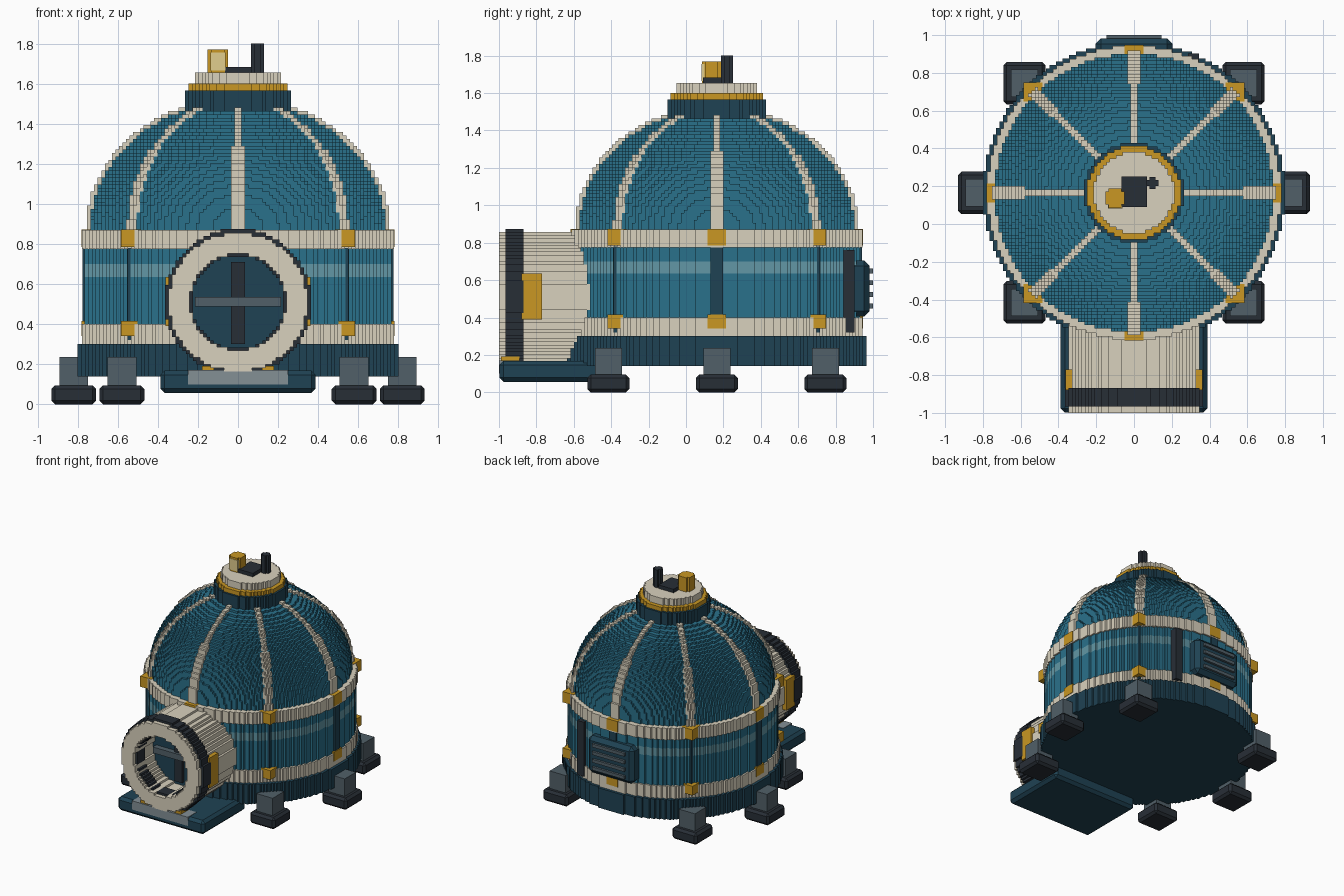
import bpy
import bmesh
import math
from math import hypot, cos, sin

if "Cube" in bpy.data.objects:
    bpy.data.objects.remove(bpy.data.objects["Cube"])

V = 0.0175      # block size of the stepped surfaces
CY = 0.165      # y centre of the domed body
mats = {}


def paint(ob, col):
    if col not in mats:
        m = bpy.data.materials.new("paint_%02d" % len(mats))
        m.diffuse_color = [(c / 255) ** 2.2 for c in col] + [1]
        m.use_nodes = True
        m.node_tree.nodes["Principled BSDF"].inputs["Base Color"].default_value = m.diffuse_color
        mats[col] = m
    ob.data.materials.append(mats[col])


TEAL, PALE = (46, 112, 138), (98, 150, 164)
NAVY, CREAM = (36, 68, 84), (216, 208, 188)
GOLD, GLOW = (200, 150, 40), (224, 204, 140)
BLACK, GREY, LIGHT = (44, 50, 57), (82, 96, 104), (130, 142, 148)


def add_mesh(name, verts, faces, col):
    me = bpy.data.meshes.new(name)
    me.from_pydata(verts, [], faces)
    ob = bpy.data.objects.new(name, me)
    bpy.context.collection.objects.link(ob)
    paint(ob, col)
    return ob


def blocks(name, lo, hi, inside, col, solid=""):
    """Fill a volume with blocks; axes named in `solid` are one block long."""
    n = [1 if a in solid else max(1, round((hi[i] - lo[i]) / V)) for i, a in enumerate("xyz")]
    s = [(hi[i] - lo[i]) / n[i] for i in range(3)]
    cells = set()
    for i in range(n[0]):
        x = lo[0] + (i + .5) * s[0]
        for j in range(n[1]):
            y = lo[1] + (j + .5) * s[1]
            for k in range(n[2]):
                if inside(x, y, lo[2] + (k + .5) * s[2]):
                    cells.add((i, j, k))
    ids, verts, faces = {}, [], []
    for c in cells:
        for a in range(3):
            for d in (0, 1):
                nb = list(c)
                nb[a] += 2 * d - 1
                if tuple(nb) in cells:
                    continue
                b, e = (a + 1) % 3, (a + 2) % 3
                quad = []
                for u, w in ((0, 0), (1, 0), (1, 1), (0, 1)):
                    p = list(c)
                    p[a] += d
                    p[b] += u
                    p[e] += w
                    p = tuple(p)
                    if p not in ids:
                        ids[p] = len(verts)
                        verts.append([lo[q] + p[q] * s[q] for q in range(3)])
                    quad.append(ids[p])
                faces.append(quad if d else quad[::-1])
    return add_mesh(name, verts, faces, col)


def drum(name, r, z0, z1, col, x=0, y=CY):
    """Upright stepped disc."""
    return blocks(name, (x - r, y - r, z0), (x + r, y + r, z1),
                  lambda px, py, pz: hypot(px - x, py - y) < r, col, "z")


def ring_y(name, r, r_in, y0, y1, col, z=0.51):
    """Stepped ring lying along y."""
    return blocks(name, (-r, y0, z - r), (r, y1, z + r),
                  lambda px, py, pz: r_in <= hypot(px, pz - z) < r, col, "y")


def box(name, lo, hi, col, bevel=0):
    bm = bmesh.new()
    bmesh.ops.create_cube(bm, size=1)
    for v in bm.verts:
        v.co = [(lo[i] + hi[i]) / 2 + v.co[i] * (hi[i] - lo[i]) for i in range(3)]
    if bevel:
        bmesh.ops.bevel(bm, geom=bm.edges[:], offset=bevel, segments=1, affect='EDGES')
    me = bpy.data.meshes.new(name)
    bm.to_mesh(me)
    bm.free()
    ob = bpy.data.objects.new(name, me)
    bpy.context.collection.objects.link(ob)
    paint(ob, col)
    return ob


def post(name, x, y, h, z0, z1, col, bevel=0):
    return box(name, (x - h, y - h, z0), (x + h, y + h, z1), col, bevel)


# Round body: base, wall with pale stripe, two bands
drum("base", 0.80, 0.14, 0.30, NAVY)
drum("lower_band", 0.778, 0.30, 0.40, CREAM)
drum("wall_lower", 0.765, 0.40, 0.635, TEAL)
drum("wall_stripe", 0.765, 0.635, 0.70, PALE)
drum("wall_upper", 0.765, 0.70, 0.775, TEAL)
drum("upper_band", 0.778, 0.775, 0.87, CREAM)

# Dome and its eight ribs
def dome_test(r0, h):
    return lambda x, y, z: (hypot(x, y - CY) / r0) ** 2 + ((z - 0.87) / h) ** 2 < 1


dome_in, rib_in, core_in = dome_test(0.738, 0.642), dome_test(0.757, 0.66), dome_test(0.70, 0.60)


def rib_test(x, y, z):
    if not rib_in(x, y, z) or core_in(x, y, z):
        return False
    dy = y - CY
    half = 0.031 if hypot(x, dy) > 0.585 else 0.02
    return min(abs(x), abs(dy), abs(x - dy) * .707, abs(x + dy) * .707) < half


LO, HI = (-0.77, CY - 0.77, 0.87), (0.77, CY + 0.77, 0.87 + 35 * V)
blocks("dome", LO, HI, dome_in, TEAL)
blocks("dome_ribs", LO, HI, rib_test, CREAM)

# Wall posts and gold clamps at eight angles
for i in range(8):
    a = i * math.pi / 4
    diag = i % 2
    px = 0.735 if diag else 0.743
    post("wall_post", px * cos(a), CY + px * sin(a), 0.033, 0.32, 0.78, NAVY)
    g = 0.755 if diag else 0.732
    for z0, z1 in ((0.34, 0.415), (0.785, 0.872)):
        post("clamp", g * cos(a), CY + g * sin(a), 0.05, z0, z1, GOLD)

# Roof collar and cap
drum("roof_collar", 0.264, 1.46, 1.566, NAVY)
drum("roof_gold_ring", 0.248, 1.566, 1.60, GOLD)
drum("roof_cap", 0.215, 1.60, 1.655, CREAM)
box("roof_unit", (-0.065, 0.09, 1.65), (0.07, 0.252, 1.684), BLACK)
drum("beacon", 0.051, 1.65, 1.77, GOLD, -0.10, 0.137)
box("beacon_lens", (-0.138, 0.083, 1.665), (-0.062, 0.10, 1.755), GLOW)
drum("antenna", 0.032, 1.65, 1.80, BLACK, 0.098, 0.218)

# Entry tunnel with recessed door
ring_y("entry_tunnel", 0.346, 0.24, -1.0, -0.45, CREAM)
ring_y("entry_dark_ring", 0.364, 0.231, -0.965, -0.868, BLACK)
ring_y("door", 0.26, 0, -0.74, -0.66, NAVY)
box("door_upright", (-0.035, -0.765, 0.30), (0.035, -0.73, 0.71), BLACK)
box("door_handle", (-0.215, -0.785, 0.487), (0.215, -0.74, 0.535), GREY)
for s in (-1, 1):
    xs = sorted((s * 0.29, s * 0.362))
    box("tunnel_latch", (xs[0], -0.88, 0.39), (xs[1], -0.77, 0.635), GOLD)
    xs = sorted((s * 0.12, s * 0.18))
    box("tunnel_chock", (xs[0], -0.99, 0.16), (xs[1], -0.89, 0.192), GOLD)

# Entry step
box("entry_step", (-0.388, -0.998, 0.056), (0.388, -0.45, 0.168), NAVY, 0.022)
box("step_tread", (-0.25, -1.0, 0.10), (0.25, -0.89, 0.171), LIGHT)

# Rear vent with slats and a pipe
box("rear_vent", (-0.205, 0.84, 0.405), (0.205, 0.982, 0.705), NAVY, 0.03)
for i in range(4):
    z = 0.462 + i * 0.062
    box("vent_slat", (-0.145, 0.97, z - 0.013), (0.145, 1.0, z + 0.013), GREY)
drum("rear_pipe", 0.03, 0.32, 0.76, BLACK, 0.315, 0.872)

# Six feet
for deg in (0, 45, 135, 180, 225, 315):
    a = math.radians(deg)
    x, y = 0.82 * cos(a), CY + 0.82 * sin(a)
    post("foot_pad", x, y, 0.112, 0, 0.095, BLACK, 0.018)
    post("foot_strut", x, y, 0.072, 0.09, 0.236, GREY)
